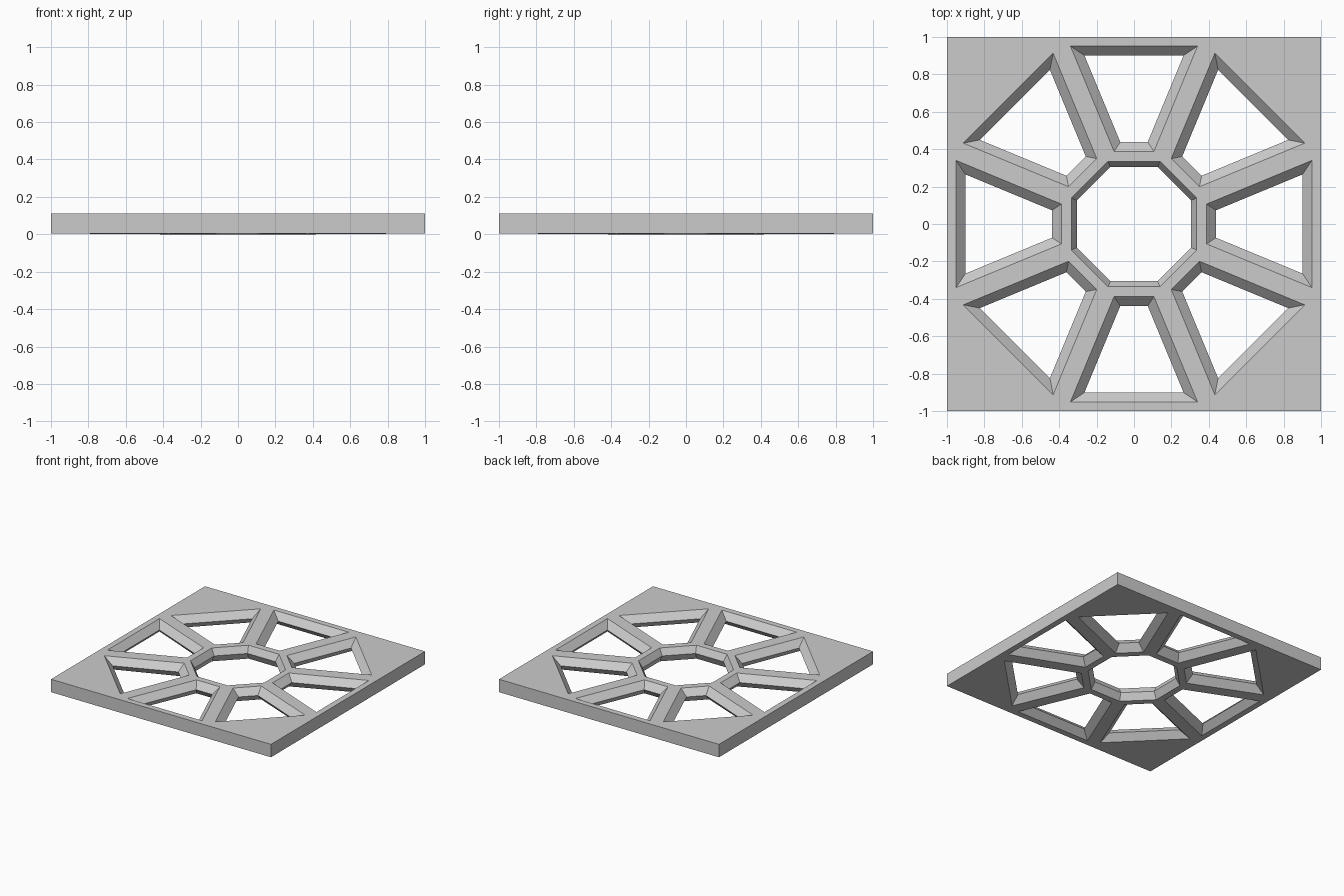
import bpy
import bmesh
from math import pi, tan, cos, sin
from mathutils import Matrix, Vector

cube = bpy.data.objects.get("Cube")
if cube:
    bpy.data.objects.remove(cube, do_unlink=True)

SIDES = 8
HALF = 1.0
TOP, MID, BOTTOM = 0.11, 0.057, 0.004
SPOKE = 0.05       # half width of a spoke's flat face
BEVEL = 0.05       # how far a window edge bulges inward at mid height
STEP = 2 * pi / SIDES

stone = bpy.data.materials.new("stone_grey")
stone.use_nodes = True
grey = (0.6, 0.6, 0.6, 1)
stone.diffuse_color = grey
stone.node_tree.nodes["Principled BSDF"].inputs["Base Color"].default_value = grey


def window_outline(sector, inset):
    """Trapezoid window between two spokes, shrunk by inset."""
    near, far = 0.388 + inset, 0.951 - inset
    half = lambda y: y * tan(STEP / 2) - (SPOKE + inset) / cos(STEP / 2)
    pts = [(-half(near), near), (half(near), near),
           (half(far), far), (-half(far), far)]
    turn = Matrix.Rotation(sector * STEP, 2)
    return [turn @ Vector(p) for p in pts]


def hub_outline(apothem):
    """Central octagonal opening."""
    r = apothem / cos(STEP / 2)
    return [Vector((r * cos((i + 0.5) * STEP), r * sin((i + 0.5) * STEP)))
            for i in range(SIDES)]


def add_loop(bm, outline, z):
    return [bm.verts.new((p.x, p.y, z)) for p in outline]


def bridge(bm, a, b):
    for i in range(len(a)):
        j = (i + 1) % len(a)
        bm.faces.new((a[i], a[j], b[j], b[i]))


bm = bmesh.new()
top_loops, bottom_loops, hub_verts = [], [], []

# Square outer border
square = [Vector((x * HALF, y * HALF)) for x, y in ((-1, -1), (1, -1), (1, 1), (-1, 1))]
upper, lower = add_loop(bm, square, TOP), add_loop(bm, square, BOTTOM)
bridge(bm, upper, lower)
top_loops.append(upper)
bottom_loops.append(lower)

# Openings: wide on both faces, pinched to a ridge at mid height
openings = [(window_outline(k, 0), window_outline(k, BEVEL)) for k in range(SIDES)]
openings.append((hub_outline(0.335), hub_outline(0.305)))
for wide, narrow in openings:
    upper = add_loop(bm, wide, TOP)
    middle = add_loop(bm, narrow, MID)
    lower = add_loop(bm, wide, BOTTOM)
    bridge(bm, upper, middle)
    bridge(bm, middle, lower)
    top_loops.append(upper)
    bottom_loops.append(lower)

# Flat faces around the openings
for loops, direction in ((top_loops, 1), (bottom_loops, -1)):
    edges = [bm.edges.get((lp[i - 1], lp[i])) for lp in loops for i in range(len(lp))]
    bmesh.ops.triangle_fill(bm, edges=edges, use_beauty=True, normal=(0, 0, direction))

# The underside of the hub sits slightly lower than the border
for loop in bottom_loops[1:]:
    for v in loop:
        if v.co.xy.length < 0.5:
            v.co.z = 0

bmesh.ops.recalc_face_normals(bm, faces=bm.faces[:])
mesh = bpy.data.meshes.new("window_panel")
bm.to_mesh(mesh)
bm.free()
mesh.materials.append(stone)
panel = bpy.data.objects.new("window_panel", mesh)
bpy.context.collection.objects.link(panel)
